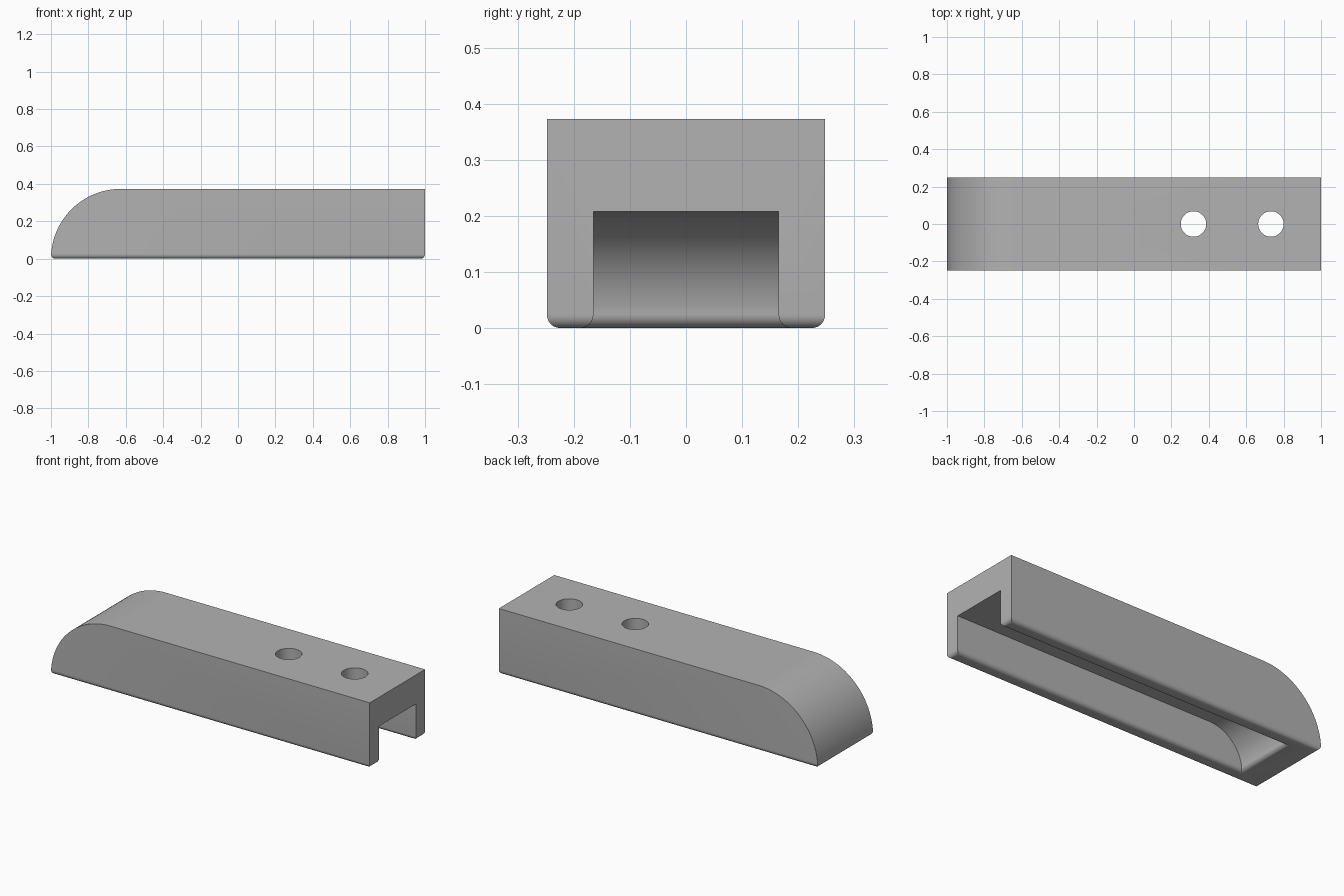
import bpy, bmesh, math

cube = bpy.data.objects.get("Cube")
if cube:
    bpy.data.objects.remove(cube, do_unlink=True)

HEIGHT, HALF_WIDTH = 0.373, 0.248
WALL, SKIN, FILLET = 0.083, 0.165, 0.024
NOSE_X = HEIGHT - 1  # shared centre of the outer and inner nose arcs

grey = bpy.data.materials.new("plain grey")
grey.use_nodes = True
grey.diffuse_color = (0.45, 0.45, 0.45, 1)
grey.node_tree.nodes["Principled BSDF"].inputs["Base Color"].default_value = grey.diffuse_color


def add_object(name, bm):
    bmesh.ops.recalc_face_normals(bm, faces=bm.faces)
    mesh = bpy.data.meshes.new(name)
    bm.to_mesh(mesh)
    bm.free()
    mesh.materials.append(grey)
    obj = bpy.data.objects.new(name, mesh)
    bpy.context.collection.objects.link(obj)
    return obj


def rounded_bar(name, radius, half_width, right, bottom, steps=32):
    """Side profile with a quarter-round nose, extruded across the width."""
    start = math.asin(0.03 / radius)
    angles = [start + (math.pi / 2 - start) * i / steps for i in range(steps + 1)]
    profile = [(right, bottom), (NOSE_X - radius, bottom)]
    profile += [(NOSE_X - radius * math.cos(a), radius * math.sin(a)) for a in angles]
    profile.append((right, radius))
    bm = bmesh.new()
    face = bm.faces.new([bm.verts.new((x, -half_width, z)) for x, z in profile])
    side = bmesh.ops.extrude_face_region(bm, geom=[face])["geom"]
    moved = [v for v in side if isinstance(v, bmesh.types.BMVert)]
    bmesh.ops.translate(bm, verts=moved, vec=(0, 2 * half_width, 0))
    return add_object(name, bm)


# Solid bar and the tools that hollow it
body = rounded_bar("channel_body", HEIGHT, HALF_WIDTH, 1, 0)
cutters = [rounded_bar("channel_cutter", HEIGHT - SKIN, HALF_WIDTH - WALL, 1.2, -0.1)]
for x in (0.318, 0.732):
    bm = bmesh.new()
    bmesh.ops.create_cone(bm, cap_ends=True, segments=48, radius1=0.068, radius2=0.068, depth=1)
    bmesh.ops.translate(bm, verts=bm.verts, vec=(x, 0, 0.6))
    cutters.append(add_object("hole_cutter", bm))

for cutter in cutters:
    cutter.hide_render = True
    mod = body.modifiers.new("cut", 'BOOLEAN')
    mod.operation, mod.solver, mod.object = 'DIFFERENCE', 'EXACT', cutter

# Bake the cuts, then round every edge around the underside
evaluated = body.evaluated_get(bpy.context.evaluated_depsgraph_get())
bm = bmesh.new()
bm.from_mesh(evaluated.to_mesh())
evaluated.to_mesh_clear()
body.modifiers.clear()
for cutter in cutters:
    bpy.data.objects.remove(cutter, do_unlink=True)


def is_under(face):
    return all(v.co.z < 1e-4 for v in face.verts)


rim = [e for e in bm.edges if sum(is_under(f) for f in e.link_faces) == 1]
bmesh.ops.bevel(bm, geom=rim, offset=FILLET, offset_type='OFFSET', segments=6,
                profile=0.5, affect='EDGES', clamp_overlap=False)
bmesh.ops.recalc_face_normals(bm, faces=bm.faces)
bm.to_mesh(body.data)
bm.free()

bpy.ops.object.select_all(action='DESELECT')
body.select_set(True)
bpy.context.view_layer.objects.active = body
bpy.ops.object.shade_smooth_by_angle(angle=math.radians(30))
